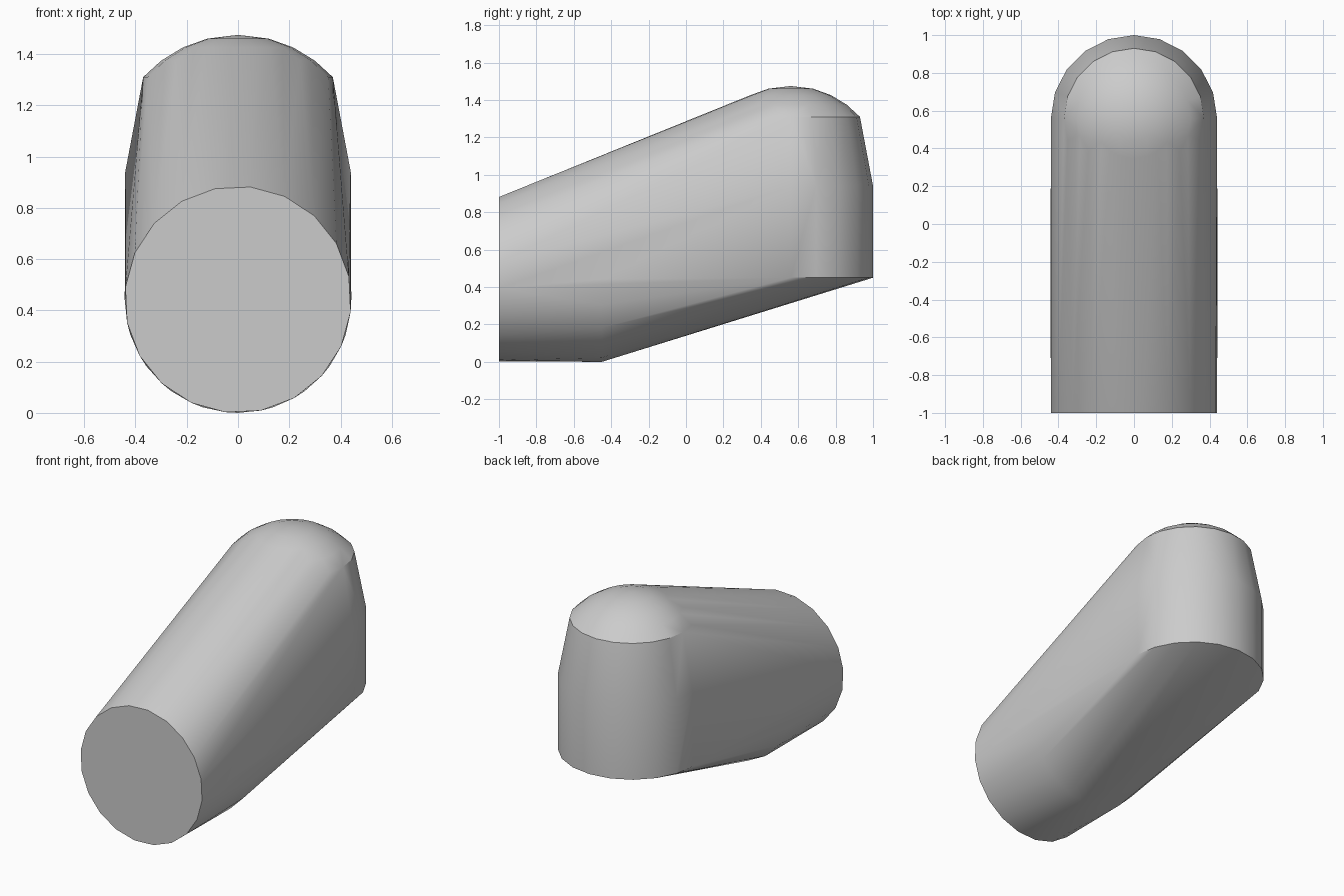
import bpy
import bmesh
import math

cube = bpy.data.objects.get("Cube")
if cube:
    bpy.data.objects.remove(cube, do_unlink=True)

SIDES = 20
DOME_Y = 0.56

grey = bpy.data.materials.new("plain grey")
grey.use_nodes = True
colour = (0.6, 0.6, 0.6, 1)
grey.diffuse_color = colour
grey.node_tree.nodes["Principled BSDF"].inputs["Base Color"].default_value = colour

bm = bmesh.new()


def ring(radius, place, offset=0.0):
    """Add a ring of points; place maps circle coordinates to a position."""
    for i in range(SIDES):
        a = offset + math.tau * i / SIDES
        bm.verts.new(place(radius * math.sin(a), radius * math.cos(a)))


# Horizontal barrel: round front end and the end of its level underside
for y in (-1.0, -0.45):
    ring(0.442, lambda u, v: (u, y, 0.442 + v), 0.11 if y < -0.9 else 0.0)

# Upright rear column, tapering to the dome rim
for radius, z in ((0.44, 0.45), (0.44, 0.94), (0.37, 1.31)):
    ring(radius, lambda u, v: (u, DOME_Y + v, z))

# Shallow spherical cap
for radius in (0.30, 0.215, 0.12):
    z = 0.978 + math.sqrt(0.497 ** 2 - radius ** 2)
    ring(radius, lambda u, v: (u, DOME_Y + v, z))
bm.verts.new((0, DOME_Y, 1.475))

# Wrap everything in one taut skin
hull = bmesh.ops.convex_hull(bm, input=bm.verts)
unused = {g for key in ("geom_interior", "geom_unused") for g in hull[key]
          if isinstance(g, bmesh.types.BMVert)}
bmesh.ops.delete(bm, geom=list(unused), context="VERTS")
bmesh.ops.dissolve_limit(bm, angle_limit=math.radians(0.5),
                         verts=bm.verts, edges=bm.edges)
bmesh.ops.recalc_face_normals(bm, faces=bm.faces)

mesh = bpy.data.meshes.new("rounded_body")
bm.to_mesh(mesh)
bm.free()
mesh.materials.append(grey)
body = bpy.data.objects.new("rounded_body", mesh)
bpy.context.collection.objects.link(body)

# Smooth the round sides, keep rims crisp
bpy.ops.object.select_all(action="DESELECT")
body.select_set(True)
bpy.context.view_layer.objects.active = body
bpy.ops.object.shade_smooth_by_angle(angle=math.radians(30))
